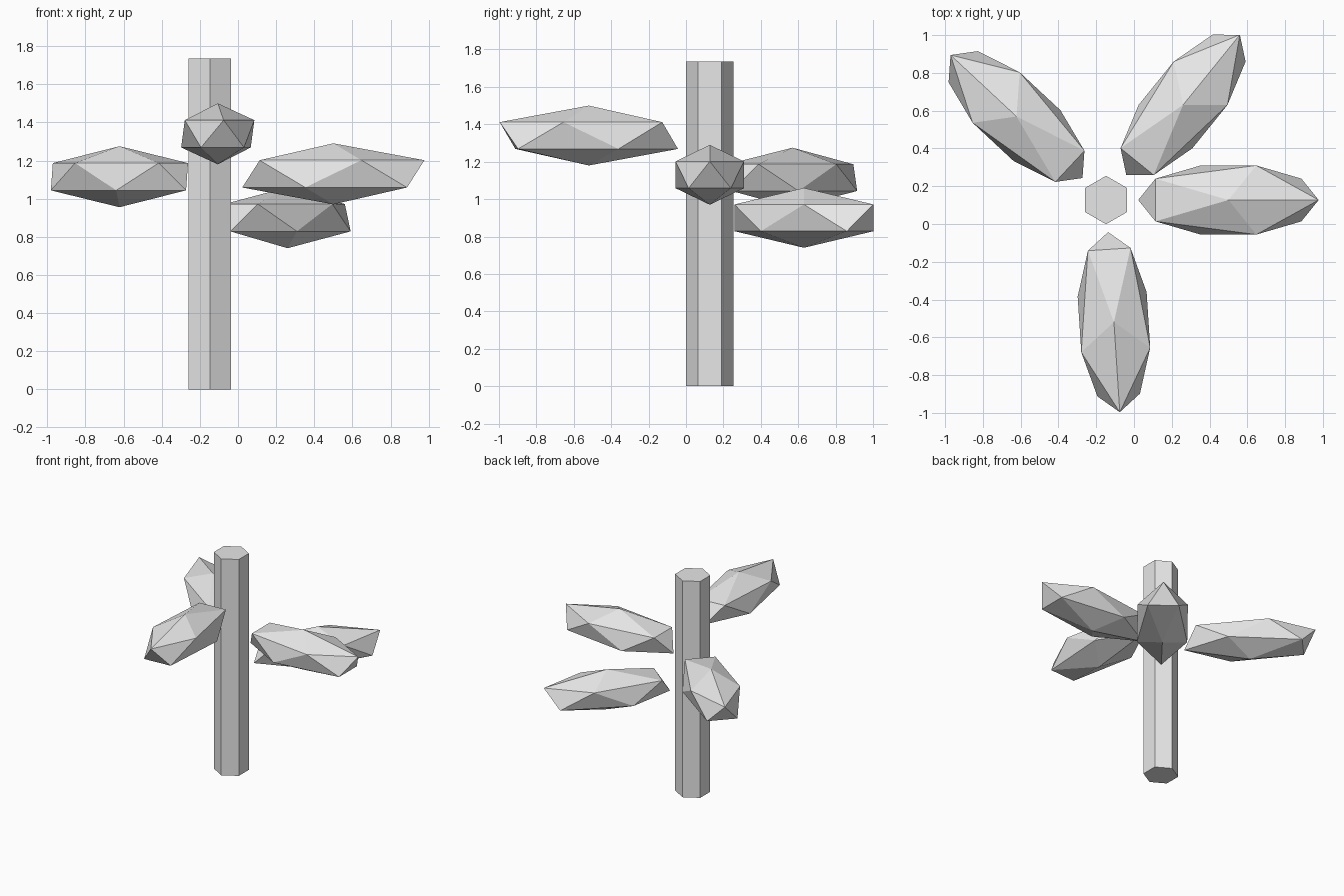
import bpy
from math import radians, cos, sin

cube = bpy.data.objects.get("Cube")
if cube:
    bpy.data.objects.remove(cube, do_unlink=True)

# One plain grey for everything
grey = bpy.data.materials.new("light_grey")
grey.use_nodes = True
grey.diffuse_color = (0.8, 0.8, 0.8, 1)
grey.node_tree.nodes["Principled BSDF"].inputs["Base Color"].default_value = (0.8, 0.8, 0.8, 1)

STEM_X, STEM_Y = -0.148, 0.127
STEM_RADIUS, STEM_HEIGHT = 0.128, 1.735
LEAF_REACH = 0.648
LEAF_SIZE = (0.534, 0.215, 0.16)


def finish(name):
    obj = bpy.context.object
    obj.name = obj.data.name = name
    obj.data.materials.append(grey)
    return obj


def leaf(name, angle, height):
    """Stretched icosahedron pointing outward from the stem."""
    a = radians(angle)
    bpy.ops.mesh.primitive_ico_sphere_add(
        subdivisions=1, radius=1, rotation=(0, 0, a),
        location=(STEM_X + LEAF_REACH * cos(a), STEM_Y + LEAF_REACH * sin(a), height))
    finish(name).scale = LEAF_SIZE


# Six-sided stem
bpy.ops.mesh.primitive_cylinder_add(
    vertices=6, radius=STEM_RADIUS, depth=STEM_HEIGHT,
    location=(STEM_X, STEM_Y, STEM_HEIGHT / 2))
finish("stem")

# Leaf clumps around the stem
leaf("left_leaf", 0, 1.13)
leaf("back_left_leaf", 51, 0.90)
leaf("back_right_leaf", 137, 1.115)
leaf("front_leaf", -86.3, 1.34)
